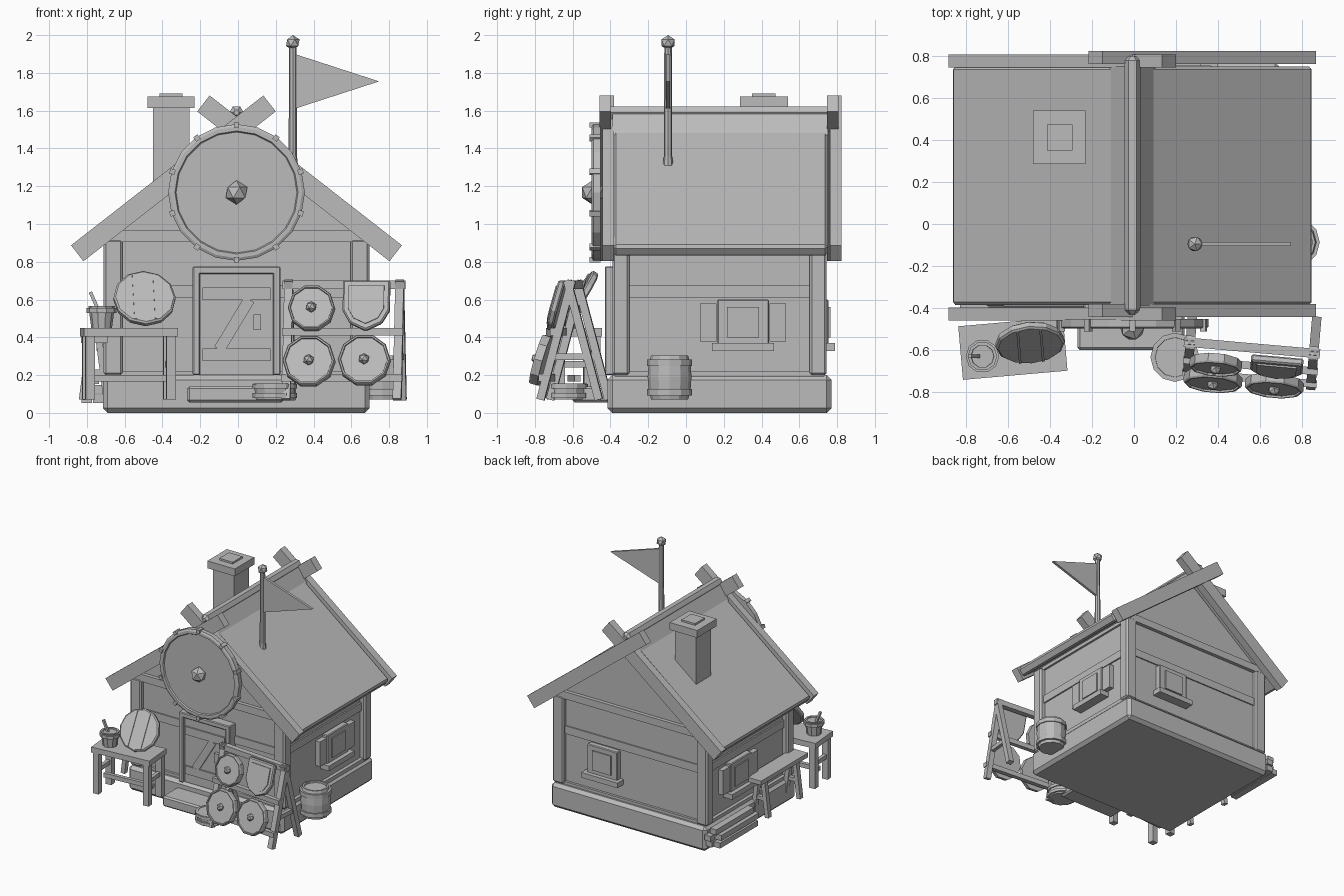
import bpy, bmesh, math
from math import sin, cos, pi, radians
from mathutils import Matrix, Vector

cube = bpy.data.objects.get("Cube")
if cube:
    bpy.data.objects.remove(cube, do_unlink=True)

grey = bpy.data.materials.new("plain grey")
grey.use_nodes = True
grey.diffuse_color = (0.5, 0.5, 0.5, 1)
grey.node_tree.nodes["Principled BSDF"].inputs["Base Color"].default_value = (0.5, 0.5, 0.5, 1)

WORLD = Matrix.Identity(4)
CX = -0.008  # house centre line


def make(name, bm, matrix=WORLD, bevel=0):
    bmesh.ops.recalc_face_normals(bm, faces=bm.faces)
    mesh = bpy.data.meshes.new(name)
    bm.to_mesh(mesh)
    bm.free()
    mesh.materials.append(grey)
    ob = bpy.data.objects.new(name, mesh)
    bpy.context.collection.objects.link(ob)
    ob.matrix_world = matrix
    if bevel:
        mod = ob.modifiers.new("Bevel", "BEVEL")
        mod.width, mod.segments = bevel, 1
    return ob


def box(name, x, y, z, bevel=0, frame=WORLD):
    bm = bmesh.new()
    bmesh.ops.create_cube(bm, size=1)
    lo, hi = Vector((x[0], y[0], z[0])), Vector((x[1], y[1], z[1]))
    bmesh.ops.scale(bm, vec=hi - lo, verts=bm.verts)
    return make(name, bm, frame @ Matrix.Translation((lo + hi) / 2), bevel)


def bar(name, a, b, w, d, side=(1, 0, 0), bevel=0, frame=WORLD):
    """Box from a to b; w is its size along side, d across it."""
    a, b = Vector(a), Vector(b)
    up = (b - a).normalized()
    across = up.cross(Vector(side)).normalized()
    m = Matrix((across.cross(up), across, up)).transposed().to_4x4()
    m.translation = (a + b) / 2
    bm = bmesh.new()
    bmesh.ops.create_cube(bm, size=1)
    bmesh.ops.scale(bm, vec=(w, d, (b - a).length), verts=bm.verts)
    return make(name, bm, frame @ m, bevel)


def prism(name, pts, y0, y1, frame=WORLD, bevel=0):
    """Outline in x and z, pulled along y."""
    bm = bmesh.new()
    face = bm.faces.new([bm.verts.new((x, y0, z)) for x, z in pts])
    new = bmesh.ops.extrude_face_region(bm, geom=[face])["geom"]
    bmesh.ops.translate(bm, vec=(0, y1 - y0, 0), verts=[v for v in new if isinstance(v, bmesh.types.BMVert)])
    return make(name, bm, frame, bevel)


def lathe(name, profile, sides, frame=WORLD):
    """Closed solid turned about local z from (radius, height) pairs."""
    bm = bmesh.new()
    rings = [[bm.verts.new((r * cos(2 * pi * i / sides), r * sin(2 * pi * i / sides), z)) for i in range(sides)]
             for r, z in profile]
    for low, high in zip(rings, rings[1:]):
        for i in range(sides):
            j = (i + 1) % sides
            bm.faces.new((low[i], low[j], high[j], high[i]))
    bm.faces.new(rings[0])
    bm.faces.new(rings[-1])
    return make(name, bm, frame)


def knob(name, centre, r, frame=WORLD):
    bm = bmesh.new()
    bmesh.ops.create_icosphere(bm, subdivisions=1, radius=r)
    return make(name, bm, frame @ Matrix.Translation(centre))


def placed(loc, yaw=0, lean=0):
    return Matrix.Translation(loc) @ Matrix.Rotation(yaw, 4, "Z") @ Matrix.Rotation(lean, 4, "X")


FACING = Matrix.Rotation(pi / 2, 4, "X")  # local z turns to -y


def shield(name, frame, r, sides, boss, rivets=0):
    face = frame @ FACING
    lathe(name + "_board", [(r * .93, -.018), (r * .93, .014)], sides, face)
    lathe(name + "_rim", [(r * .92, -.022), (r, -.022), (r, .016), (r * .96, .024), (r * .9, .024), (r * .88, .012)],
          sides, face)
    if boss:
        knob(name + "_boss", (0, -.022, 0), boss, frame)
    for i in range(rivets):
        a = 2 * pi * i / rivets + pi / 2
        spot = frame @ Matrix.Rotation(a, 4, "Y") @ Matrix.Translation((r * .985, 0, 0))
        box(name + "_rivet", (-.014, .014), (-.036, .022), (-.014, .014), 0, spot)


# House body
box("foundation", (-.715, .697), (-.415, .77), (0, .2), .025)
prism("walls", [(CX - .66, .18), (CX + .66, .18), (CX + .66, .94), (CX, 1.45), (CX - .66, .94)], -.355, .71)
box("wall_sill", (-.695, .68), (-.375, .73), (.19, .222))
box("wall_band", (-.68, .664), (-.365, .72), (.61, .675))
box("top_beam", (-.685, .669), (-.385, .74), (.905, .965))
for x in (-.661, .645):
    for y in (-.345, .7):
        box("corner_post", (x - .05, x + .05), (y - .045, y + .045), (.2, .92), .012)

# Roof slabs, crossed gable boards and ridge
for s in (-1, 1):
    bar("roof_slab", (CX + s * .84, -0, .853), (CX + s * .01, 0, 1.505), 1.137, .075, (0, 1, 0), .015).location.y = .182
    for y in (-.42, .785):
        yy = y + s * .008
        bar("gable_board", (CX + s * .843, yy, .845), (CX - s * .175, yy, 1.638), .062, .107, (0, 1, 0))
prism("ridge_cap", [(CX - .108, 1.47), (CX + .108, 1.47), (CX + .03, 1.59), (CX - .03, 1.59)], -.388, .752)
lathe("ridge_pole", [(.015, -.43), (.038, -.41), (.038, .78), (.015, .8)], 6,
      Matrix.Translation((CX, 0, 1.59)) @ Matrix.Rotation(-pi / 2, 4, "X"))

# Chimney
box("chimney_stack", (-.45, -.257), (.315, .51), (1.05, 1.63))
box("chimney_cap", (-.48, -.23), (.287, .54), (1.615, 1.675))
box("chimney_flue", (-.415, -.293), (.35, .475), (1.66, 1.69))

# Flag
lathe("flag_pole", [(.028, 1.31), (.022, 1.36), (.02, 1.95)], 8, Matrix.Translation((.29, -.095, 0)))
knob("flag_finial", (.29, -.095, 1.96), .04)
prism("pennant", [(.3, 1.61), (.3, 1.9), (.747, 1.755)], -.105, -.085)

# Large shield on the gable
shield("great_shield", placed((CX, -.475, 1.167)), .362, 20, 0, 10)
knob("great_shield_boss", (CX, -.495, 1.167), .064)

# Door and step
for x in (-.22, .205):
    box("door_jamb", (x - .02, x + .02), (-.43, -.34), (.2, .775), .006)
box("door_lintel", (-.24, .225), (-.43, -.34), (.735, .775), .006)
box("door_panel", (-.2, .185), (-.405, -.34), (.2, .74))
for z in (.307, .63):
    box("door_plank", (-.188, .172), (-.418, -.4), (z - .033, z + .033))
bar("door_brace", (-.1, -.408, .335), (.06, -.408, .6), .018, .06, (0, 1, 0))
box("door_handle", (.083, .123), (-.43, -.4), (.44, .52))
box("door_step", (-.27, .24), (-.6, -.4), (.055, .14), .012)

# Windows: local x along the wall, local -y outward
for wall, frame, shutters in (
        ("right", placed((.652, .302, 0), pi / 2), True),
        ("left", placed((-.668, .302, 0), -pi / 2), True),
        ("back", placed((.235, .71, 0), pi), False)):
    box(wall + "_window_frame", (-.137, .137), (-.045, .02), (.36, .6), .006, frame)
    box(wall + "_window_pane", (-.085, .085), (-.055, 0), (.4, .56), 0, frame)
    box(wall + "_window_sill", (-.165, .165), (-.08, .02), (.328, .37), 0, frame)
    if shutters:
        for s in (-1, 1):
            box(wall + "_shutter", sorted((s * .14, s * .228)), (-.04, .02), (.378, .58), 0, frame)

# Barrel by the right wall
spot = Matrix.Translation((.765, -.087, 0))
lathe("barrel", [(.098, .07), (.112, .13), (.116, .19), (.112, .25), (.098, .305), (.085, .305), (.085, .29)], 12, spot)
for z in (.11, .265):
    lathe("barrel_hoop", [(.113, z - .017), (.12, z - .017), (.12, z + .017), (.113, z + .017)], 12, spot)

# Low tub by the step
spot = Matrix.Translation((.195, -.635, 0))
lathe("tub", [(.1, .07), (.112, .155), (.095, .155), (.09, .14)], 12, spot)
for z in (.092, .14):
    lathe("tub_hoop", [(.112, z - .012), (.117, z - .012), (.117, z + .012), (.112, z + .012)], 12, spot)

# Work table with leaning shield and bucket
table = placed((-.577, -.593, 0), radians(5))
box("table_top", (-.25, .25), (-.128, .128), (.405, .45), 0, table)
for x in (-.215, .215):
    for y in (-.095, .095):
        box("table_leg", (x - .025, x + .025), (y - .025, y + .025), (.07, .41), 0, table)
    box("table_end_rail", (x - .014, x + .014), (-.09, .09), (.24, .275), 0, table)
box("table_stretcher", (-.21, .21), (-.015, .015), (.165, .2), 0, table)
lean = placed((-.495, -.565, .605), radians(5), radians(-32))
lathe("table_shield", [(.155, -.02), (.165, -.012), (.165, .012), (.155, .02)], 12, lean @ FACING)
for x in (-.055, .055):
    box("table_shield_strip", (x - .006, x + .006), (-.026, -.015), (-.14, .14), 0, lean)
bucket = Matrix.Translation((-.722, -.63, 0))
lathe("bucket", [(.055, .45), (.07, .565), (.055, .565), (.045, .48)], 10, bucket)
lathe("bucket_hoop", [(.066, .53), (.08, .53), (.08, .555), (.068, .555)], 10, bucket)
bar("bucket_stick", (.012, 0, .48), (-.06, 0, .64), .018, .018, (0, 1, 0), 0, bucket)

# Display rack with four shields
rack = placed((.562, -.59, 0), radians(-5))
for x in (-.295, .295):
    for s in (-1, 1):
        bar("rack_leg", (x, s * .155, .07), (x, -s * .012, .7), .045, .042, (1, 0, 0), 0, rack)
    box("rack_tie", (x - .015, x + .015), (-.1, .1), (.28, .315), 0, rack)
box("rack_top_rail", (-.325, .325), (-.022, .022), (.655, .7), 0, rack)
for z, y in ((.43, -.085), (.185, -.145)):
    box("rack_rail", (-.322, .322), (y - .018, y + .018), (z - .02, z + .02), 0, rack)
TILT = radians(-16)
for x, y, z, r in ((-.165, -.095, .555, .125), (-.172, -.17, .275, .14), (.122, -.17, .28, .14)):
    shield("rack_shield", rack @ placed((x, y, z), 0, TILT), r, 10, .03)
outline = [(-.125, .135), (.125, .135), (.125, -.03), (.085, -.1), (0, -.14), (-.085, -.1), (-.125, -.03)]
pointed = rack @ placed((.125, -.085, .57), 0, TILT)
prism("pointed_shield_rim", outline, -.016, .02, pointed, .008)
prism("pointed_shield_face", [(x * .76, z * .76) for x, z in outline], -.024, 0, pointed)

# Bench along the left wall
box("bench_seat", (-.83, -.69), (-.4, .21), (.37, .405))
for y in (-.3, .11):
    for s in (-1, 1):
        bar("bench_leg", (-.76 + s * .065, y, .07), (-.76 + s * .025, y, .38), .04, .035, (0, 1, 0))
    box("bench_tie", (-.8, -.72), (y - .015, y + .015), (.2, .23))

# Stacked planks at the back left corner
for i, (x, z, dy) in enumerate(((-.8, .075, 0), (-.74, .075, .02), (-.79, .125, -.03), (-.735, .125, .03), (-.765, .175, 0))):
    box("stacked_plank", (x - .028, x + .028), (.25 + dy, .74 + dy), (z - .022, z + .022))
